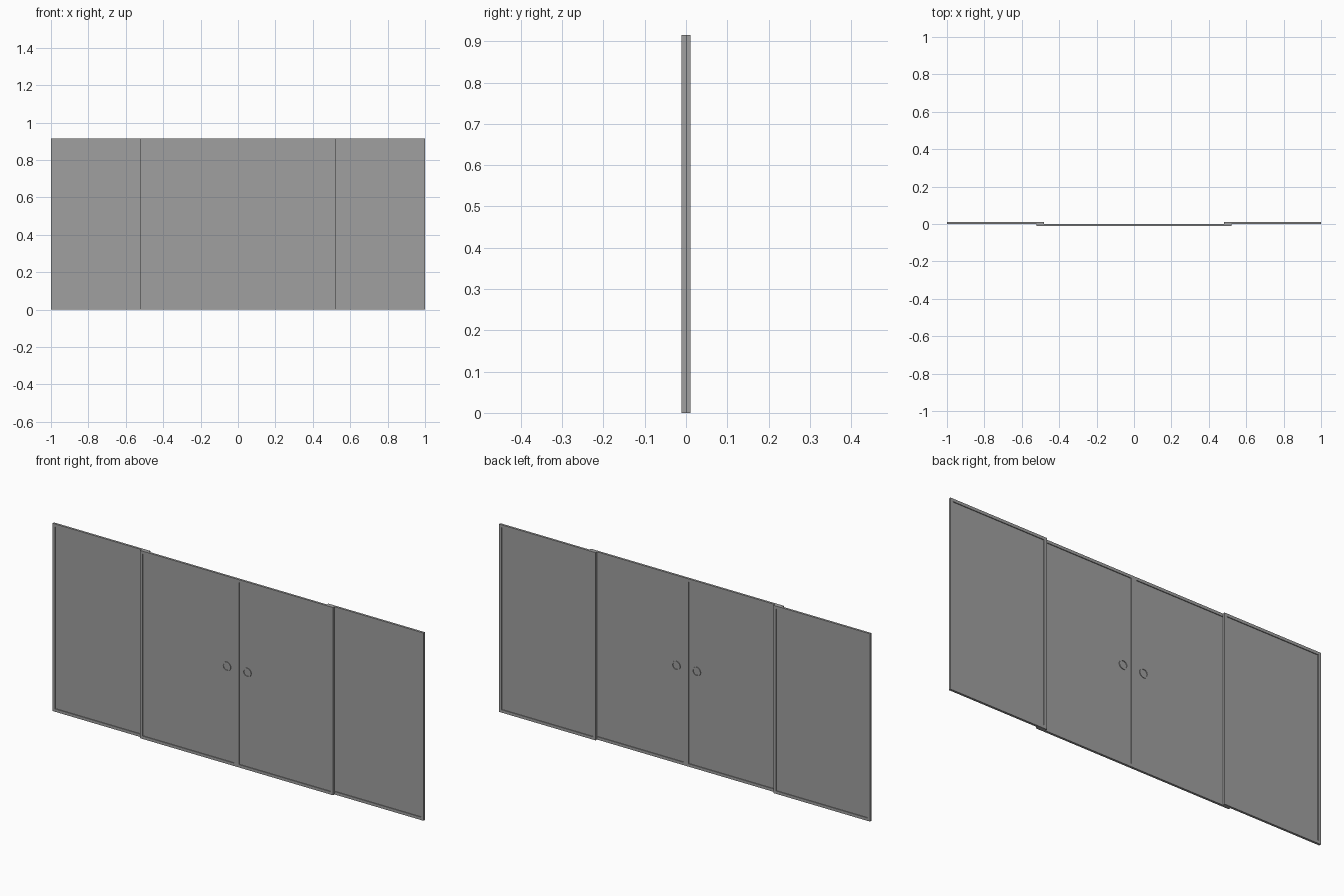
import bpy, bmesh, math
from mathutils import Vector, Matrix

if "Cube" in bpy.data.objects:
    bpy.data.objects.remove(bpy.data.objects["Cube"])

H = 0.915        # door height
W = 0.52         # door width
T = 0.011        # door thickness
FRAME = 0.014    # visible width of stiles and rails
RECESS = 0.004   # depth of the pane below the frame face

grey = bpy.data.materials.new("neutral grey")
grey.diffuse_color = (0.35, 0.35, 0.35, 1)
grey.use_nodes = True
grey.node_tree.nodes["Principled BSDF"].inputs["Base Color"].default_value = grey.diffuse_color


def add_object(name, bm):
    bmesh.ops.recalc_face_normals(bm, faces=bm.faces[:])
    mesh = bpy.data.meshes.new(name)
    bm.to_mesh(mesh)
    bm.free()
    mesh.materials.append(grey)
    obj = bpy.data.objects.new(name, mesh)
    bpy.context.collection.objects.link(obj)
    return obj


def door(name, x, y):
    """Framed door leaf with a recessed pane on both faces."""
    bm = bmesh.new()
    bmesh.ops.create_cube(bm, size=1, matrix=Matrix.Translation((x, y, H / 2))
                          @ Matrix.Diagonal((W, T, H, 1)))
    bm.normal_update()
    for face in [f for f in bm.faces if abs(f.normal.y) > 0.9]:
        inward = -face.normal.copy()
        # Inset for the frame, then a second zero-width inset sinks the pane
        bmesh.ops.inset_region(bm, faces=[face], thickness=FRAME, use_even_offset=True)
        pane = bmesh.ops.extrude_discrete_faces(bm, faces=[face])["faces"][0]
        bmesh.ops.translate(bm, verts=pane.verts[:], vec=inward * RECESS)
    add_object(name, bm)


def ring_pull(name, x, y, z, outer=0.022, inner=0.0175, depth=0.0095):
    """Round pull: a rectangular section spun around the y axis."""
    bm = bmesh.new()
    section = [bm.verts.new((x + r, y + d, z)) for r, d in
               ((inner, -depth / 2), (outer, -depth / 2), (outer, depth / 2), (inner, depth / 2))]
    edges = [bm.edges.new((section[i], section[(i + 1) % 4])) for i in range(4)]
    bmesh.ops.spin(bm, geom=section + edges, cent=Vector((x, y, z)), axis=(0, 1, 0),
                   angle=math.tau, steps=32, use_merge=True)
    bmesh.ops.remove_doubles(bm, verts=bm.verts[:], dist=1e-5)
    obj = add_object(name, bm)
    bpy.ops.object.select_all(action='DESELECT')
    obj.select_set(True)
    bpy.context.view_layer.objects.active = obj
    bpy.ops.object.shade_smooth_by_angle(angle=math.radians(30))


# Fixed outer leaves sit behind, sliding inner leaves sit in front
for side, s in (("left", -1), ("right", 1)):
    door(f"{side}_outer_door", s * (1 - W / 2), T / 2)
    door(f"{side}_inner_door", s * W / 2, -T / 2)
    ring_pull(f"{side}_ring_pull", s * 0.055, -T / 2, 0.473)
